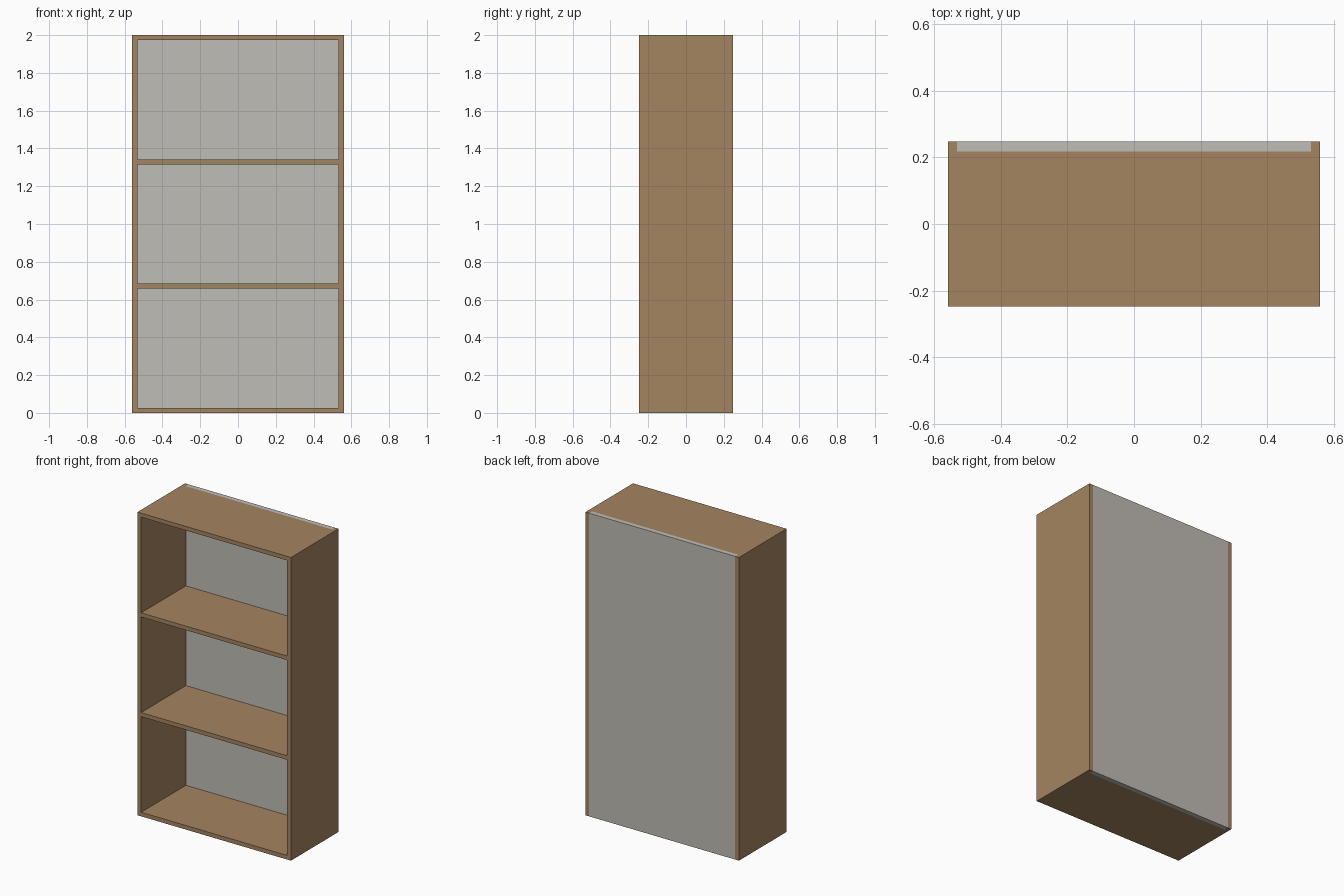
import bpy

cube = bpy.data.objects.get("Cube")
if cube:
    bpy.data.objects.remove(cube, do_unlink=True)


def material(name, rgb):
    m = bpy.data.materials.new(name)
    m.use_nodes = True
    m.diffuse_color = (*rgb, 1)
    m.node_tree.nodes["Principled BSDF"].inputs["Base Color"].default_value = (*rgb, 1)
    return m


wood = material("light_brown_wood", (0.376, 0.235, 0.12))
grey = material("warm_grey_panel", (0.527, 0.508, 0.467))


def board(name, x, y, z, mat):
    """Box spanning the (low, high) range on each axis."""
    spans = (x, y, z)
    bpy.ops.mesh.primitive_cube_add(size=1, location=[(a + b) / 2 for a, b in spans])
    ob = bpy.context.object
    ob.name = name
    ob.scale = [b - a for a, b in spans]
    bpy.ops.object.transform_apply(location=False, rotation=False, scale=True)
    ob.data.materials.append(mat)
    return ob


W, D, H = 0.56, 0.248, 2.0   # half width, half depth, height
T = 0.027                    # board thickness
INNER = W - T
BACK = D - 0.03              # front face of the back panel

# Full-depth sides
for name, s in (("left_side", 1), ("right_side", -1)):
    board(name, sorted((s * INNER, s * W)), (-D, D), (0, H), wood)

# Bottom, two evenly spaced shelves and top
names = ("bottom_board", "lower_shelf", "upper_shelf", "top_board")
for i, name in enumerate(names):
    z = i * (H - T) / 3
    board(name, (-INNER, INNER), (-D, BACK), (z, z + T), wood)

# Back panel set between the sides
board("back_panel", (-INNER, INNER), (BACK, D), (0, H), grey)
